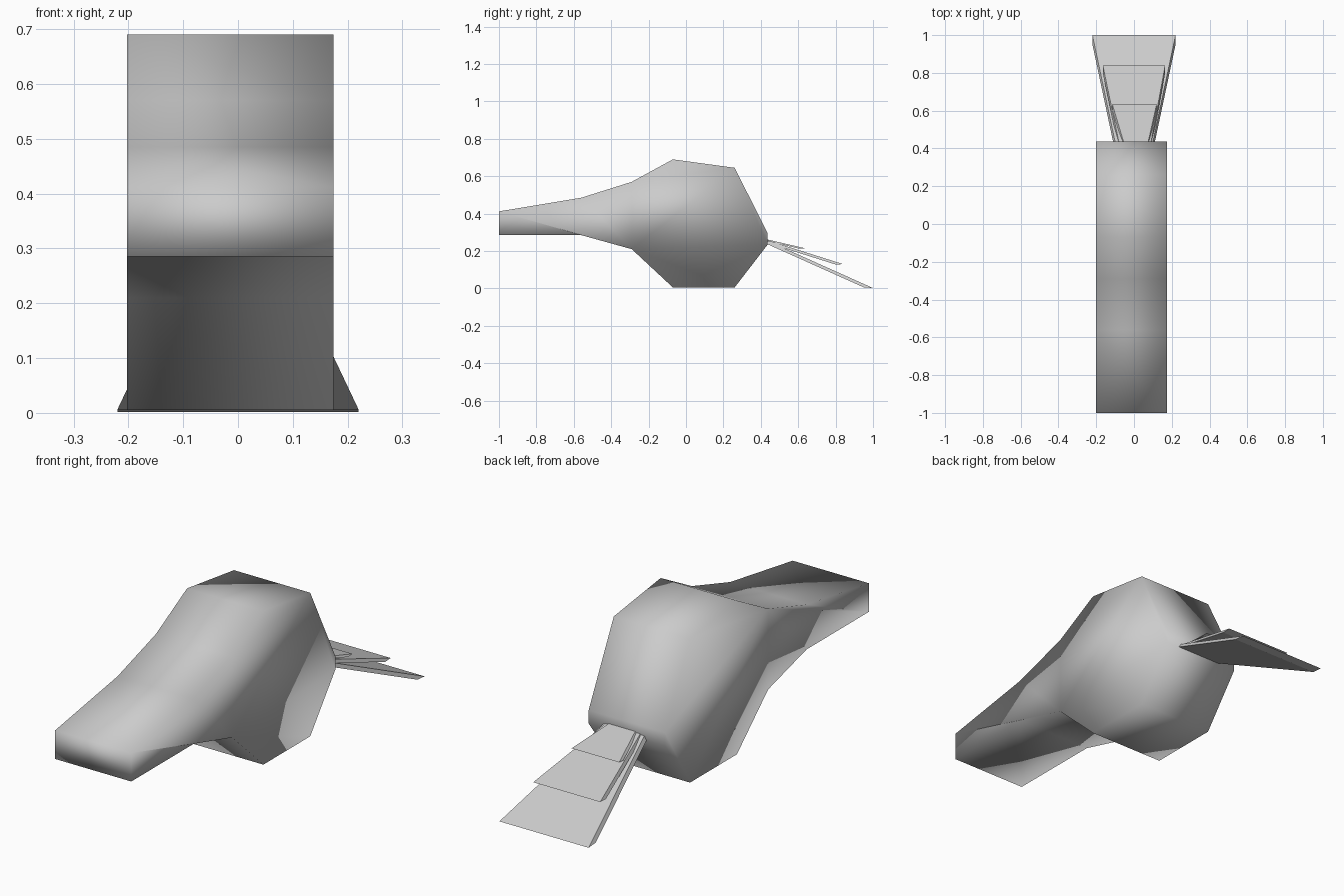
import bpy

if "Cube" in bpy.data.objects:
    bpy.data.objects.remove(bpy.data.objects["Cube"])


def prism(name, outline, offset, smooth=False):
    """Closed solid made by sweeping a flat outline along an offset."""
    n = len(outline)
    far = [tuple(a + b for a, b in zip(p, offset)) for p in outline]
    faces = [tuple(range(n)), tuple(range(2 * n - 1, n - 1, -1))]
    faces += [((i + 1) % n, i, n + i, n + (i + 1) % n) for i in range(n)]
    mesh = bpy.data.meshes.new(name)
    mesh.from_pydata(list(outline) + far, [], faces)
    mesh.polygons.foreach_set("use_smooth", [smooth] * len(mesh.polygons))
    obj = bpy.data.objects.new(name, mesh)
    bpy.context.collection.objects.link(obj)
    return obj


# Body: side profile (y, z) swept across the width, slightly off centre
profile = [(-1, 0.285), (-0.56, 0.285), (-0.29, 0.21), (-0.07, 0.005),
           (0.26, 0.005), (0.437, 0.235), (0.437, 0.295), (0.26, 0.645),
           (-0.07, 0.69), (-0.29, 0.57), (-0.56, 0.485), (-1, 0.412)]
prism("body", [(0.174, y, z) for y, z in profile], (-0.376, 0, 0), smooth=True)

# Tail: three fanned tapering plates, thickness sheared along y
# (name, base left x, base right x, end left x, end right x, base z, end y, end z, shear)
plates = [
    ("tail_upper", -0.055, 0.075, -0.115, 0.12, 0.262, 0.635, 0.215, -0.03),
    ("tail_middle", -0.08, 0.09, -0.165, 0.165, 0.258, 0.84, 0.13, -0.04),
    ("tail_lower", -0.10, 0.10, -0.22, 0.22, 0.255, 1.0, 0.002, -0.05),
]
for name, bl, br, el, er, bz, ey, ez, shear in plates:
    outline = [(bl, 0.435, bz), (el, ey, ez), (er, ey, ez), (br, 0.435, bz)]
    prism(name, outline, (0, shear, -0.002 if ez > 0.01 else 0.004))
